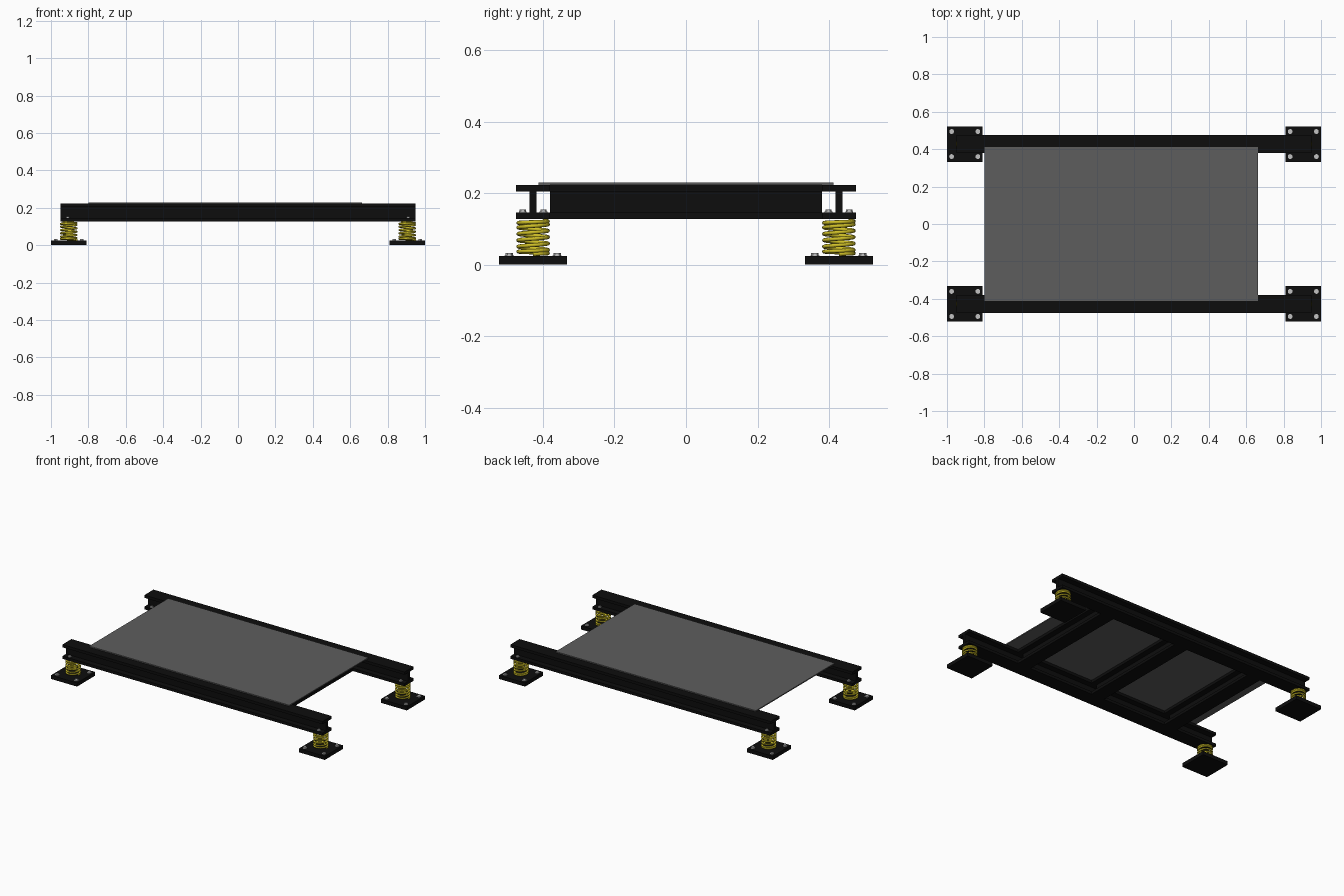
import bpy, bmesh, math
from mathutils import Matrix, Vector

if "Cube" in bpy.data.objects:
    bpy.data.objects.remove(bpy.data.objects["Cube"])


def material(name, rgb):
    m = bpy.data.materials.new(name)
    m.diffuse_color = (*rgb, 1)
    m.use_nodes = True
    m.node_tree.nodes["Principled BSDF"].inputs["Base Color"].default_value = m.diffuse_color
    return m


BLACK = material("black steel", (0.004, 0.004, 0.004))
GREY = material("grey sheet", (0.11, 0.11, 0.11))
YELLOW = material("yellow spring", (0.62, 0.52, 0.02))
ZINC = material("zinc bolt", (0.55, 0.55, 0.55))


def make(name, bm, mat):
    bmesh.ops.recalc_face_normals(bm, faces=bm.faces)
    me = bpy.data.meshes.new(name)
    bm.to_mesh(me)
    bm.free()
    me.materials.append(mat)
    ob = bpy.data.objects.new(name, me)
    bpy.context.collection.objects.link(ob)
    return ob


def box(name, x0, x1, y0, y1, z0, z1, mat):
    bm = bmesh.new()
    bmesh.ops.create_cube(bm, size=1)
    for v in bm.verts:
        v.co = ((x0 + x1) / 2 + v.co.x * (x1 - x0), (y0 + y1) / 2 + v.co.y * (y1 - y0),
                (z0 + z1) / 2 + v.co.z * (z1 - z0))
    return make(name, bm, mat)


def i_beam(name, length, x, y, across):
    """I-section extruded along x, or along y when across is set."""
    w, t, z0, z1, f = 0.0475, 0.0095, 0.128, 0.222, 0.018
    half = [(w, z0), (w, z0 + f), (t, z0 + f), (t, z1 - f), (w, z1 - f), (w, z1)]
    prof = half + [(-a, b) for a, b in reversed(half)]
    bm = bmesh.new()
    face = bm.faces.new([bm.verts.new((-length / 2, a, b)) for a, b in prof])
    ext = bmesh.ops.extrude_face_region(bm, geom=[face])["geom"]
    bmesh.ops.translate(bm, vec=(length, 0, 0),
                        verts=[g for g in ext if isinstance(g, bmesh.types.BMVert)])
    if across:
        bmesh.ops.rotate(bm, verts=bm.verts, matrix=Matrix.Rotation(math.pi / 2, 3, 'Z'))
    bmesh.ops.translate(bm, verts=bm.verts, vec=(x, y, 0))
    return make(name, bm, BLACK)


def bolt(name, x, y, z, r):
    """Hex head on a round washer."""
    bm = bmesh.new()
    for n, rad, a, b in ((16, r, 0, 0.002), (6, r * 0.8, 0.002, 0.008)):
        bmesh.ops.create_cone(bm, cap_ends=True, segments=n, radius1=rad, radius2=rad, depth=b - a,
                              matrix=Matrix.Translation((x, y, z + (a + b) / 2)))
    return make(name, bm, ZINC)


def spring(name, x, y):
    """Round wire swept along a helix with closed end coils."""
    wire, rad, n, k = 0.0055, 0.0415, 24, 8
    z0, z1 = 0.024 + wire, 0.128 - wire
    turns, closed = 6.4, 1.2
    pitch_c = 0.009
    bm = bmesh.new()
    rings = []
    for i in range(int(turns * n) + 1):
        t = i / n
        if t < closed:
            z = z0 + pitch_c * t
        elif t > turns - closed:
            z = z1 - pitch_c * (turns - t)
        else:
            z = z0 + pitch_c * closed + (z1 - z0 - 2 * pitch_c * closed) * (t - closed) / (turns - 2 * closed)
        a = t * 2 * math.pi
        ring = []
        for j in range(k):
            b = j * 2 * math.pi / k
            r = rad + wire * math.cos(b)
            ring.append(bm.verts.new((x + r * math.cos(a), y + r * math.sin(a), z + wire * math.sin(b))))
        rings.append(ring)
    for p, q in zip(rings, rings[1:]):
        for j in range(k):
            bm.faces.new((p[j], q[j], q[(j + 1) % k], p[(j + 1) % k]))
    bm.faces.new(rings[0])
    bm.faces.new(rings[-1])
    for f in bm.faces:
        f.smooth = len(f.verts) == 4
    return make(name, bm, YELLOW)


# Long side rails and cross beams
for s in (-1, 1):
    i_beam("side_rail", 1.9, 0, s * 0.4275, False)
for x in (0.525, -0.04, -0.6):
    i_beam("cross_beam", 0.76, x, 0, True)

# Deck sheet
box("deck_sheet", -0.798, 0.663, -0.412, 0.412, 0.222, 0.229, GREY)

# Four sprung feet
for sx in (-1, 1):
    for sy in (-1, 1):
        cx, cy = sx * 0.905, sy * 0.4275
        box("foot_plate", cx - 0.095, cx + 0.095, cy - 0.095, cy + 0.095, 0, 0.024, BLACK)
        spring("spring", cx, cy)
        for dx in (-1, 1):
            for dy in (-1, 1):
                bolt("foot_bolt", cx + dx * 0.07, cy + dy * 0.067, 0.024, 0.013)
        for dy in (-1, 1):
            bolt("rail_bolt", cx + sx * 0.005, cy + dy * 0.029, 0.146, 0.011)
